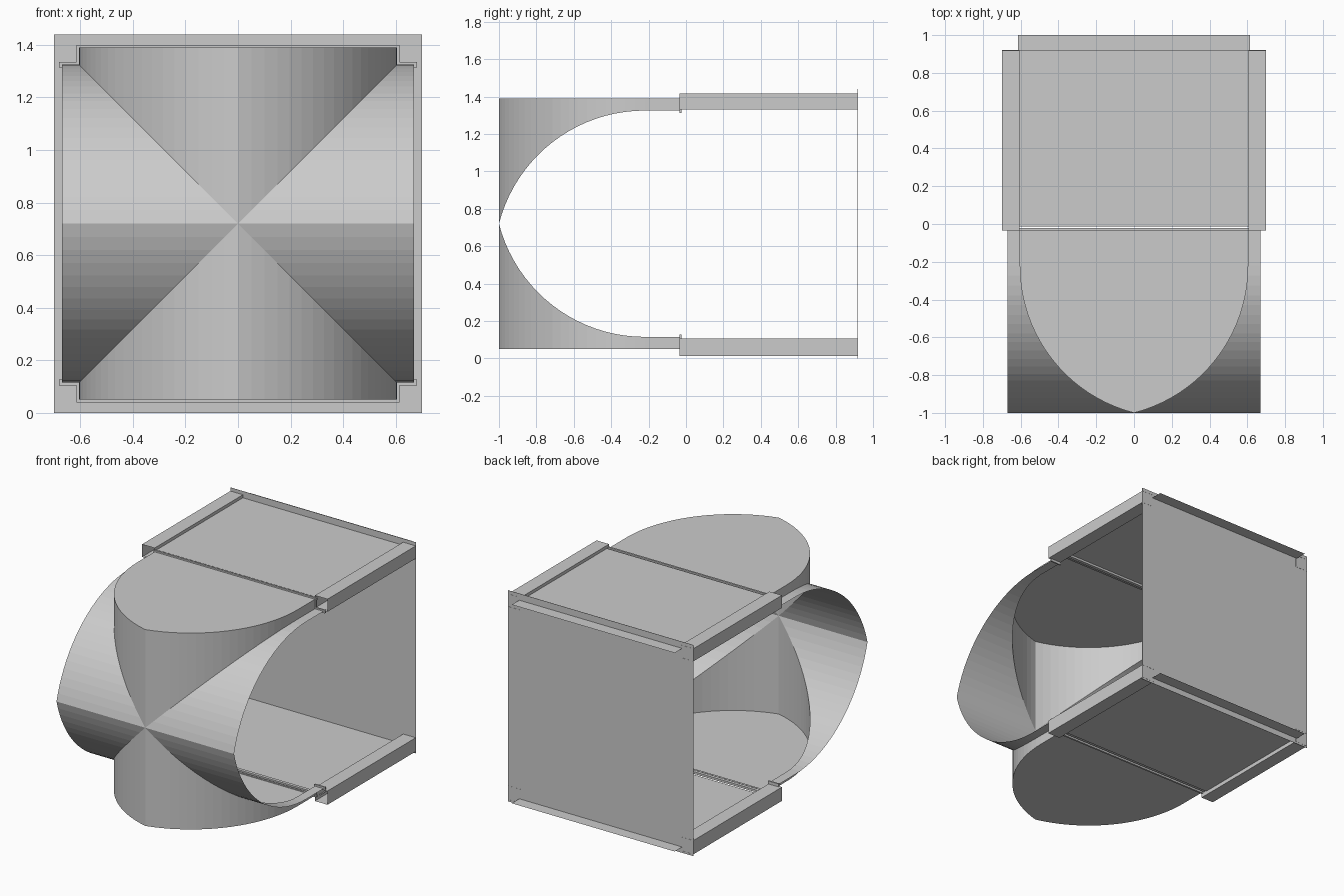
import bpy, bmesh, math
from mathutils import Vector

old = bpy.data.objects.get("Cube")
if old:
    bpy.data.objects.remove(old, do_unlink=True)

MID = 0.72       # height of the vault centre
HALF = 0.605     # half width of each pointed arch
REACH = 0.67     # half length of each vault wing
SPRING = -0.22   # depth where the arch becomes straight
JOINT = -0.035   # depth where the vault meets the rear box

grey = bpy.data.materials.new("plain_grey")
grey.use_nodes = True
colour = (0.6, 0.6, 0.6, 1)
grey.diffuse_color = colour
grey.node_tree.nodes["Principled BSDF"].inputs["Base Color"].default_value = colour


def sheet(name, faces):
    """Object from (points, outward direction) pairs."""
    bm = bmesh.new()
    for points, out in faces:
        face = bm.faces.new([bm.verts.new(p) for p in points])
        face.normal_update()
        if face.normal.dot(Vector(out)) < 0:
            face.normal_flip()
    bmesh.ops.remove_doubles(bm, verts=bm.verts, dist=1e-5)
    mesh = bpy.data.meshes.new(name)
    bm.to_mesh(mesh)
    bm.free()
    mesh.materials.append(grey)
    obj = bpy.data.objects.new(name, mesh)
    bpy.context.collection.objects.link(obj)
    return obj


def box(name, x, y, z):
    faces = []
    for axis, span in enumerate((x, y, z)):
        for side, value in zip((-1, 1), span):
            u, v = [s for i, s in enumerate((x, y, z)) if i != axis]
            ring = []
            for a, b in ((u[0], v[0]), (u[1], v[0]), (u[1], v[1]), (u[0], v[1])):
                point = [a, b]
                point.insert(axis, value)
                ring.append(point)
            out = [0, 0, 0]
            out[axis] = side
            faces.append((ring, out))
    return sheet(name, faces)


# Pointed arch profile: circular arc from the tip, then a straight run
depth = SPRING + 1
radius = (HALF ** 2 + depth ** 2) / (2 * HALF)
sweep = math.asin(depth / radius)
profile = []
for i in range(21):
    a = sweep * (1 - i / 20)
    profile.append((max(0, HALF - radius + radius * math.cos(a)),
                    SPRING - radius * math.sin(a)))
profile.append((HALF, JOINT))

# Crossing vault wings, joined along the diagonals
upright, sideways = [], []
for (t0, y0), (t1, y1) in zip(profile, profile[1:]):
    for sx in (-1, 1):
        for sz in (-1, 1):
            upright.append((
                [(sx * t0, y0, MID + sz * t0), (sx * t1, y1, MID + sz * t1),
                 (sx * t1, y1, MID + sz * REACH), (sx * t0, y0, MID + sz * REACH)],
                (sx, -1, 0)))
            sideways.append((
                [(sx * t0, y0, MID + sz * t0), (sx * t1, y1, MID + sz * t1),
                 (sx * REACH, y1, MID + sz * t1), (sx * REACH, y0, MID + sz * t0)],
                (0, -1, sz)))
sheet("upright_vault", upright)
sheet("sideways_vault", sideways)

# Flat caps closing the upright vault
for label, sz in (("top", 1), ("bottom", -1)):
    outline = [(t, y, MID + sz * REACH) for t, y in profile]
    outline += [(-t, y, MID + sz * REACH) for t, y in reversed(profile[1:])]
    sheet(label + "_cap", [(outline, (0, 0, 1))])

# Rear box: back panel plus thin floor and roof sheets
box("back_panel", (-0.7, 0.7), (0.917, 0.919), (0, 1.44))
for label, z in (("roof_panel", 1.395), ("floor_panel", 0.04)):
    sheet(label, [([(-0.615, 0.01, z), (0.615, 0.01, z),
                    (0.615, 1, z), (-0.615, 1, z)], (0, 0, -1))])

# Hollow corner rails, open at the ends
for level, low, high in (("top", 1.33, 1.416), ("bottom", 0.013, 0.107)):
    for side, s in (("left", 1), ("right", -1)):
        inner, outer, y0, y1 = s * HALF, s * 0.7, JOINT, 0.92
        walls = []
        for z in (low, high):
            walls.append(([(inner, y0, z), (outer, y0, z),
                           (outer, y1, z), (inner, y1, z)], (0, 0, 1)))
        for x, out in ((inner, -s), (outer, s)):
            walls.append(([(x, y0, low), (x, y1, low),
                           (x, y1, high), (x, y0, high)], (out, 0, 0)))
        sheet(f"{level}_{side}_rail", walls)

# Narrow lips around the joint
for level, sz in (("top", 1), ("bottom", -1)):
    def span(a, b):
        return sorted((MID + sz * a, MID + sz * b))
    box(level + "_joint_lip", (-0.615, 0.615), (JOINT, -0.022), span(0.665, 0.68))
    box(level + "_joint_sill", (-0.605, 0.605), (-0.012, 0.01), span(0.66, 0.675))
    for side, sx in (("left", 1), ("right", -1)):
        box(f"{level}_{side}_upright_lip", sorted((sx * 0.605, sx * 0.615)),
            (JOINT, -0.025), span(0.61, 0.68))
        box(f"{level}_{side}_level_lip", sorted((sx * 0.6, sx * 0.68)),
            (JOINT, -0.025), span(0.593, 0.615))
